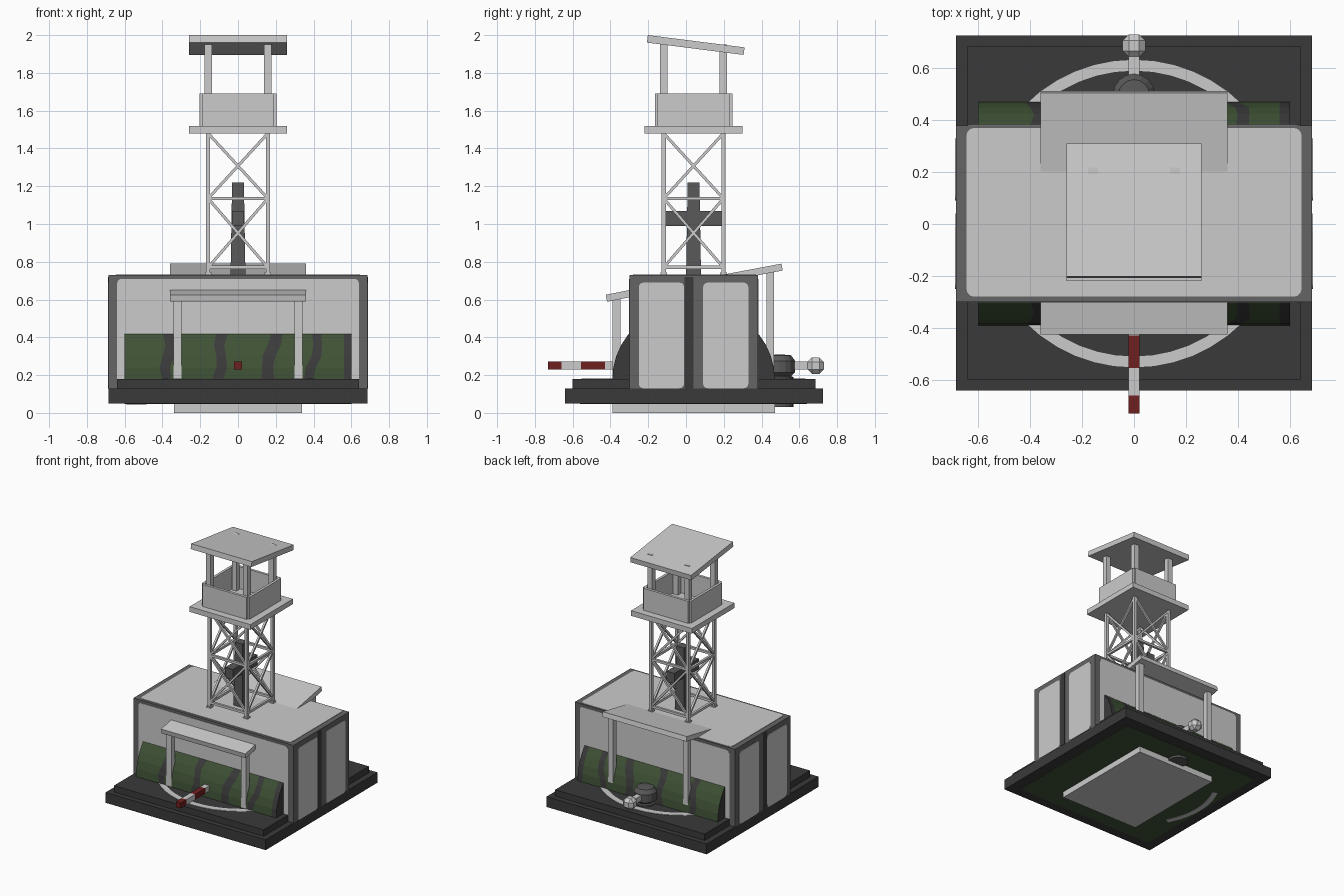
import bpy, bmesh, math
from mathutils import Vector, Matrix

if "Cube" in bpy.data.objects:
    bpy.data.objects.remove(bpy.data.objects["Cube"])

def material(name, r, g, b):
    m = bpy.data.materials.new(name)
    m.diffuse_color = (r, g, b, 1)
    m.use_nodes = True
    m.node_tree.nodes["Principled BSDF"].inputs["Base Color"].default_value = m.diffuse_color
    return m

LIGHT = material("light grey", .6, .6, .6)
FRAME = material("frame grey", .13, .13, .13)
CROSS = material("dark steel", .1, .1, .1)
BASE = material("charcoal", .042, .042, .042)
GREEN = material("camouflage green", .05, .085, .036)
RED = material("dark red", .16, .014, .014)
CY = 0.04  # centre line of the building in y

def finish(name, bm, *mats):
    bmesh.ops.recalc_face_normals(bm, faces=bm.faces)
    me = bpy.data.meshes.new(name)
    bm.to_mesh(me)
    bm.free()
    for m in mats:
        me.materials.append(m)
    ob = bpy.data.objects.new(name, me)
    bpy.context.collection.objects.link(ob)
    return ob

def box(name, x0, x1, y0, y1, z0, z1, mat):
    bm = bmesh.new()
    bmesh.ops.create_cube(bm, size=1)
    for v in bm.verts:
        v.co = Vector(((x0, x1)[v.co.x > 0], (y0, y1)[v.co.y > 0], (z0, z1)[v.co.z > 0]))
    return finish(name, bm, mat)

def prism(name, pts, offset, mat):
    bm = bmesh.new()
    f = bm.faces.new([bm.verts.new(p) for p in pts])
    r = bmesh.ops.extrude_face_region(bm, geom=[f])
    bmesh.ops.translate(bm, verts=[g for g in r["geom"] if isinstance(g, bmesh.types.BMVert)], vec=offset)
    return finish(name, bm, mat)

def slab(name, hx, y0, y1, zt0, zt1, thick, mat):
    """Sloping roof slab from y0 to y1, top edge heights zt0 and zt1."""
    n = Vector((0, zt0 - zt1, y1 - y0)).normalized() * -thick
    pts = [Vector((-hx, y0, zt0)), Vector((-hx, y1, zt1))]
    return prism(name, [pts[0], pts[1], pts[1] + n, pts[0] + n], (2 * hx, 0, 0), mat)

def beam(name, p, q, w, mat):
    p, q = Vector(p), Vector(q)
    bm = bmesh.new()
    bmesh.ops.create_cube(bm, size=1)
    rot = (q - p).to_track_quat('Z', 'Y').to_matrix().to_4x4()
    bm.transform(Matrix.Translation((p + q) / 2) @ rot @ Matrix.Diagonal((w, w, (q - p).length, 1)))
    return finish(name, bm, mat)

def panel(name, a0, a1, b0, b1, place, offset, mat, r=.025):
    """Thin plate with rounded corners, put in a plane by place(a, b)."""
    pts = []
    for k, (ca, cb) in enumerate([(a1 - r, b1 - r), (a0 + r, b1 - r), (a0 + r, b0 + r), (a1 - r, b0 + r)]):
        for s in range(4):
            t = math.pi / 2 * (k + s / 3)
            pts.append(place(ca + r * math.cos(t), cb + r * math.sin(t)))
    return prism(name, pts, offset, mat)

def arc_band(name, r0, r1, a0, a1, z, h, mat, n=48):
    bm = bmesh.new()
    rows = [[bm.verts.new((r * math.cos(t), CY + r * math.sin(t), zz))
             for r, zz in ((r0, z), (r1, z), (r1, z + h), (r0, z + h))]
            for t in (a0 + (a1 - a0) * i / n for i in range(n + 1))]
    for a, b in zip(rows, rows[1:]):
        for k in range(4):
            bm.faces.new((a[k], a[(k + 1) % 4], b[(k + 1) % 4], b[k]))
    bmesh.ops.remove_doubles(bm, verts=bm.verts, dist=1e-5)
    return finish(name, bm, mat)

# Base plates and ground markings
box("foot_plate", -.34, .34, -.39, .47, 0, .05, LIGHT)
box("base", -.685, .685, -.64, .725, .05, .13, BASE)
box("base_step", -.64, .64, -.60, .685, .13, .18, BASE)
arc_band("ground_ring", .55, .592, 0, math.tau, .178, .005, LIGHT)
box("underside_green", -.6, .6, -.56, .64, .046, .051, GREEN)
arc_band("underside_ring", .55, .59, math.radians(152), math.radians(208), .044, .005, LIGHT, 12)

# Building block with inset-looking panels
box("building", -.685, .685, -.30, .38, .13, .73, FRAME)
panel("roof_panel", -.645, .645, -.28, .37, lambda a, b: (a, b, .729), (0, 0, .004), LIGHT, .03)
for nm, y, d in (("front", -.299, -.004), ("back", .379, .004)):
    panel(nm + "_wall_panel", -.64, .64, .13, .71, lambda a, b: (a, y, b), (0, d, 0), LIGHT)
for s in (-1, 1):
    for y0 in (-.25, .09):
        panel("side_panel", y0, y0 + .24, .13, .69, lambda a, b: (s * .684, a, b), (s * .004, 0, 0), LIGHT)
    panel("side_pillar_shade", -.008, CY, .13, .72, lambda a, b: (s * .684, a, b), (s * .003, 0, 0), BASE, .002)

# Camouflaged arched bank running through the building
edges = [-.6, -.40, -.345, -.12, -.065, .14, .205, .38, .43, .56, .6]
bm = bmesh.new()
N = 20
rows = []
for x in edges:
    lean = 0 if abs(x) > .55 else (.05 if x > 0 else .015)
    row = []
    for i in range(N + 1):
        t = math.pi * i / N
        z = .4 * math.sin(t)
        wob = .012 * math.sin(z * 30 + x * 9) if lean else 0
        row.append(bm.verts.new((x + lean * (z / .24 - .5) + wob, CY - .43 * math.cos(t), .178 + z)))
    rows.append(row)
for k, (a, b) in enumerate(zip(rows, rows[1:])):
    for i in range(N):
        bm.faces.new((a[i], a[i + 1], b[i + 1], b[i])).material_index = k % 2
for row in (rows[0], rows[-1]):
    bm.faces.new(row).material_index = 1
finish("camouflage_bank", bm, GREEN, BASE)

# Awnings and their posts
slab("front_awning", .36, -.425, -.29, .625, .652, .037, LIGHT)
slab("back_awning", .36, .17, .505, .727, .79, .037, LIGHT)
for s in (-1, 1):
    x = s * .32
    box("front_awning_post", x - .022, x + .022, -.39, -.346, .18, .605, LIGHT)
    box("back_awning_post", x - .022, x + .022, .425, .465, .18, .745, LIGHT)

# Striped barrier pole with counterweight
stripes = [-.73, -.66, -.555, -.43, .65]
for k, (a, b) in enumerate(zip(stripes, stripes[1:])):
    box("barrier_pole", -.021, .021, a, b, .229, .271, LIGHT if k % 2 else RED)
bm = bmesh.new()
bmesh.ops.create_cube(bm, size=.087)
bmesh.ops.bevel(bm, geom=bm.edges[:], offset=.024, segments=1, affect='EDGES')
bmesh.ops.translate(bm, verts=bm.verts, vec=(0, .686, .25))
finish("counterweight", bm, LIGHT)

# Barrier pivot drum
profile = [(.001, .03), (.072, .03), (.072, .19), (.06, .195), (.082, .215), (.082, .275), (.06, .305), (.001, .31)]
bm = bmesh.new()
S = 16
rings = [[bm.verts.new((r * math.cos(math.tau * i / S), .496 + r * math.sin(math.tau * i / S), z))
          for i in range(S)] for r, z in profile]
for a, b in zip(rings, rings[1:]):
    for i in range(S):
        bm.faces.new((a[i], a[(i + 1) % S], b[(i + 1) % S], b[i]))
bm.faces.new(rings[0])
bm.faces.new(rings[-1])
finish("pivot_drum", bm, CROSS)

# Dark cross inside the tower, slightly tapered
mast = box("cross_mast", -.04, .04, CY - .04, CY + .04, .70, 1.22, CROSS)
for v in mast.data.vertices:
    if v.co.z > 1:
        v.co.x *= .78
        v.co.y = CY + (v.co.y - CY) * .78
box("cross_arm", -.033, .033, CY - .15, CY + .15, .99, 1.07, CROSS)

# Tower legs, rails and cross braces
L = .158
corners = [(-L, CY - L), (L, CY - L), (L, CY + L), (-L, CY + L)]
for k in range(4):
    (ax, ay), (bx, by) = corners[k], corners[(k + 1) % 4]
    box("tower_leg", ax - .011, ax + .011, ay - .011, ay + .011, .73, 1.49, LIGHT)
    box("leg_foot", ax - .018, ax + .018, ay - .018, ay + .018, .73, .742, LIGHT)
    for z0, z1 in ((.77, 1.135), (1.135, 1.48)):
        beam("tower_rail", (ax, ay, z0), (bx, by, z0), .018, LIGHT)
        beam("tower_brace", (ax, ay, z0), (bx, by, z1), .015, LIGHT)
        beam("tower_brace", (ax, ay, z1), (bx, by, z0), .015, LIGHT)
    # Cabin roof posts
    box("cabin_post", ax - .02, ax + .02, ay - .02, ay + .02, 1.52, 1.95, LIGHT)

# Lookout cabin
box("platform", -.26, .26, -.22, .30, 1.48, 1.52, LIGHT)
for s in (-1, 1):
    y = CY + s * .195
    box("cabin_end_wall", -.19, .19, y - .01, y + .01, 1.52, 1.69, LIGHT)
    x = s * .195
    box("cabin_side_wall", x - .01, x + .01, CY - .19, CY + .19, 1.52, 1.69, LIGHT)
slab("cabin_roof", .26, -.202, .31, 2.0, 1.935, .04, LIGHT)
